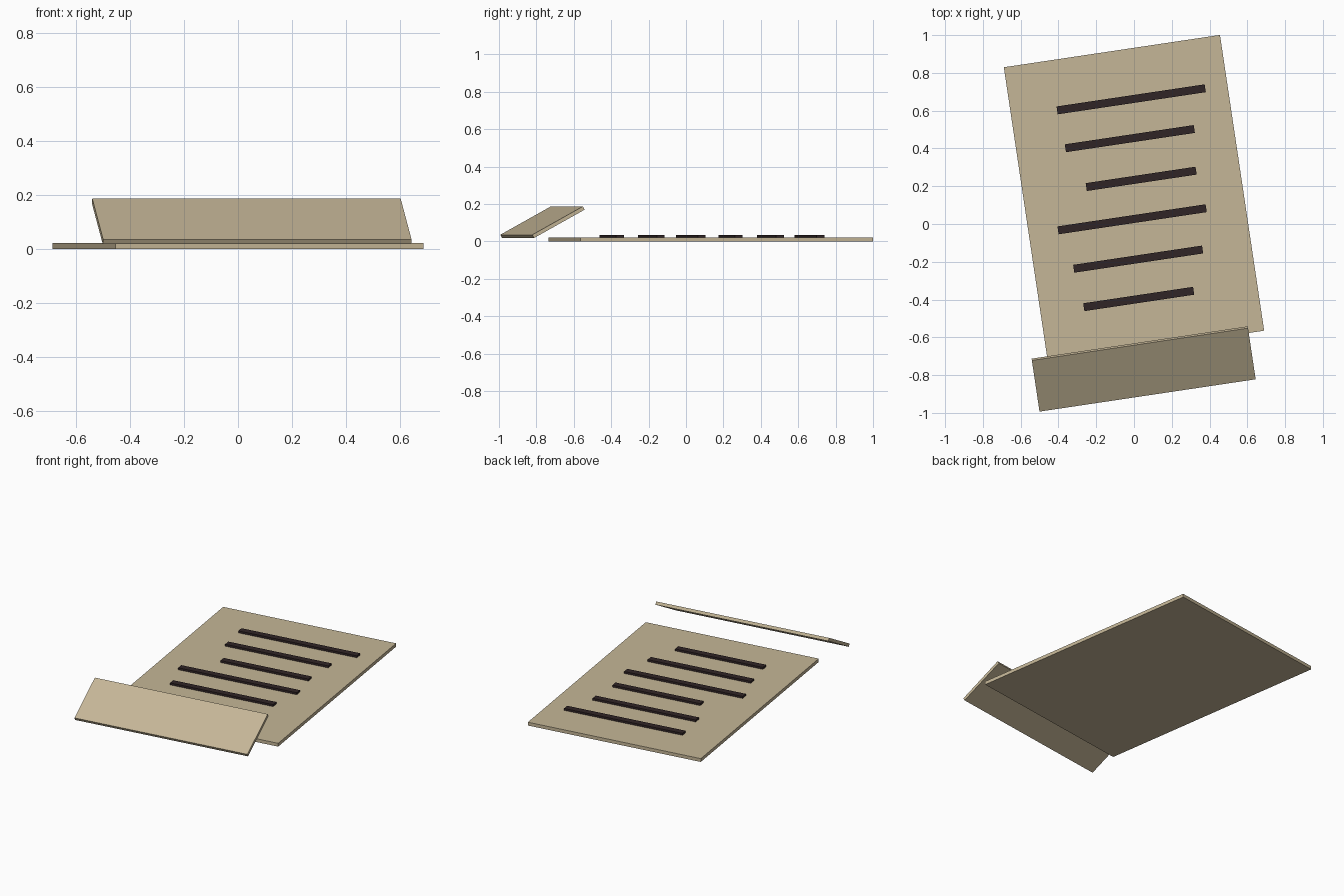
import bpy, math
from mathutils import Matrix, Vector

if "Cube" in bpy.data.objects:
    bpy.data.objects.remove(bpy.data.objects["Cube"])

YAW = math.radians(8.5)      # whole sheet is turned slightly
TILT = math.radians(29)      # raised flap slope


def material(name, rgb):
    m = bpy.data.materials.new(name)
    m.diffuse_color = (*rgb, 1)
    m.use_nodes = True
    m.node_tree.nodes["Principled BSDF"].inputs["Base Color"].default_value = m.diffuse_color
    return m


parchment = material("parchment tan", (0.56, 0.47, 0.31))
ink = material("dark ink", (0.03, 0.018, 0.019))


def slab(name, size, center, mat, tilt=0.0):
    bpy.ops.mesh.primitive_cube_add(size=1)
    ob = bpy.context.object
    ob.name = name
    ob.data.transform(Matrix.Diagonal((*size, 1)))
    ob.matrix_world = (Matrix.Translation(Vector(center))
                       @ Matrix.Rotation(YAW, 4, 'Z')
                       @ Matrix.Rotation(tilt, 4, 'X'))
    ob.data.materials.append(mat)
    return ob


# Flat sheet
slab("sheet", (1.157, 1.583, 0.022), (0, 0.1325, 0.011), parchment)

# Raised flap at the front edge
slab("flap", (1.157, 0.313, 0.02), (0.051, -0.7675, 0.1025), parchment, TILT)

# Written lines: centre x, centre y, length
lines = [(-0.015, 0.66, 0.793), (-0.022, 0.452, 0.69), (0.038, 0.239, 0.588),
         (-0.010, 0.025, 0.793), (0.022, -0.186, 0.69), (0.025, -0.397, 0.588)]
for i, (x, y, length) in enumerate(lines):
    slab(f"ink_line_{i + 1}", (length, 0.042, 0.013), (x, y, 0.0285), ink)
